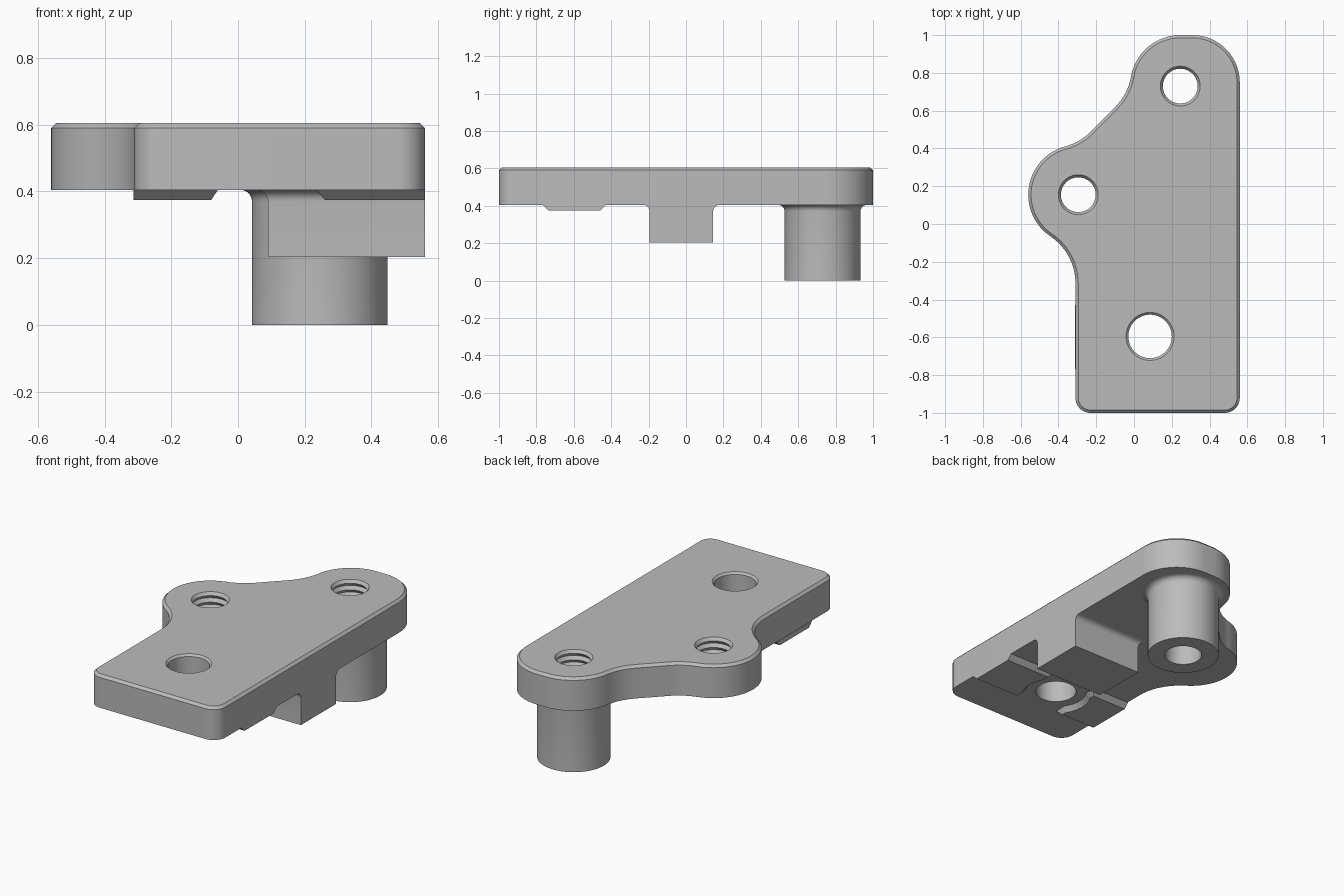
import bpy
import bmesh
from math import cos, sin, radians, pi

cube = bpy.data.objects.get("Cube")
if cube:
    bpy.data.objects.remove(cube, do_unlink=True)

UNDER, TOP = 0.405, 0.605          # plate underside and top
RIGHT, LEFT = 0.56, -0.31          # long straight edges
POST = (0.245, 0.73)               # threaded hole over the post
LOBE = (-0.295, 0.155)             # threaded hole in the side lobe
HOLE = (0.085, -0.595)             # plain hole between the pads
FILLET = 0.035

grey = bpy.data.materials.new("machined grey")
grey.use_nodes = True
colour = (0.5, 0.5, 0.5, 1)
grey.diffuse_color = colour
grey.node_tree.nodes["Principled BSDF"].inputs["Base Color"].default_value = colour


def loft(name, loops, ring=False):
    """Skin matching loops; cap the ends, or join last to first."""
    bm = bmesh.new()
    rows = [[bm.verts.new(p) for p in loop] for loop in loops]
    n = len(rows[0])
    pairs = list(zip(rows, rows[1:]))
    if ring:
        pairs.append((rows[-1], rows[0]))
    else:
        bm.faces.new(rows[0])
        bm.faces.new(rows[-1])
    for a, b in pairs:
        for i in range(n):
            j = (i + 1) % n
            bm.faces.new((a[i], a[j], b[j], b[i]))
    bmesh.ops.recalc_face_normals(bm, faces=bm.faces)
    mesh = bpy.data.meshes.new(name)
    bm.to_mesh(mesh)
    bm.free()
    mesh.materials.append(grey)
    obj = bpy.data.objects.new(name, mesh)
    bpy.context.collection.objects.link(obj)
    return obj


def lathe(name, centre, profile, ring=False, n=64):
    """Turn (radius, height) points about a vertical axis."""
    return loft(name, [[(centre[0] + r * cos(2 * pi * i / n),
                         centre[1] + r * sin(2 * pi * i / n), z)
                        for i in range(n)] for r, z in profile], ring)


def activate(obj):
    bpy.ops.object.select_all(action='DESELECT')
    obj.select_set(True)
    bpy.context.view_layer.objects.active = obj


def cut(obj, cutter):
    mod = obj.modifiers.new("cut", 'BOOLEAN')
    mod.operation = 'DIFFERENCE'
    mod.solver = 'EXACT'
    mod.object = cutter
    activate(obj)
    bpy.ops.object.modifier_apply(modifier=mod.name)
    bpy.data.objects.remove(cutter, do_unlink=True)


# Plate outline: arcs of (x, y, radius, start, end); falling angles are hollow
ARCS = [
    (0.48, -0.92, 0.08, -90, 0),
    (0.31, 0.75, 0.25, 0, 90),
    (0.245, 0.735, 0.265, 90, 170),
    (-0.311, 0.833, 0.3, -10, -45),
    (-0.441, 0.701, 0.3, -45, -75),
    (-0.295, 0.155, 0.265, 105, 236),
    (-0.61, -0.314, 0.3, 56, 0),
    (-0.23, -0.92, 0.08, 180, 270),
]


def outline(inset, z):
    points = []
    for x, y, r, start, end in ARCS:
        r += -inset if end > start else inset
        steps = max(8, abs(end - start) // 5)
        for i in range(steps + 1):
            a = radians(start + (end - start) * i / steps)
            p = (x + r * cos(a), y + r * sin(a), z)
            if not points or abs(p[0] - points[-1][0]) + abs(p[1] - points[-1][1]) > 0.003:
                points.append(p)
    return points


# All levels share one point layout, taken from the arcs
plate = loft("plate", [outline(0, UNDER), outline(0, TOP - 0.015), outline(0.015, TOP)])

# Threaded holes: stacked ridges
pitch = 0.04
ridges = [(0.107 if k % 2 == 0 else 0.092, TOP + 0.002 - k * pitch / 2) for k in range(11)]
thread = [(0.107, TOP + 0.05)] + ridges + [(0.107, UNDER - 0.05)]
for centre in (POST, LOBE):
    cut(plate, lathe("thread_cutter", centre, thread))

# Plain hole with a chamfered rim
cut(plate, lathe("hole_cutter", HOLE, [(0.115, UNDER - 0.1), (0.115, TOP - 0.012),
                                       (0.127, TOP), (0.127, TOP + 0.1)]))

# Fillet steps as (outward offset, height), rising to the plate
fillet = [(FILLET * (1 - cos(a)), UNDER - FILLET + FILLET * sin(a))
          for a in (radians(15 * i) for i in range(7))]

# Hollow post
post = lathe("post", POST, [(0.105, UNDER), (0.105, 0), (0.203, 0)]
             + [(0.203 + d, z) for d, z in fillet], ring=True)


def rect(x0, x1, y0, y1, z):
    return [(x0, y0, z), (x1, y0, z), (x1, y1, z), (x0, y1, z)]


# Stop block, flush with the long straight side
block = loft("stop_block", [rect(0.09 - d, RIGHT, -0.195 - d, 0.145 + d, z)
                            for d, z in [(0, 0.203)] + fillet])

# Two low pads with sloped edges, relieved around the plain hole
pads = []
for name, outer, inner, slope in (("left_pad", RIGHT, 0.26, -0.025),
                                  ("right_pad", LEFT - 0.003, -0.08, 0.02)):
    pad = loft(name, [rect(outer, inner, -0.735, -0.457, 0.375),
                      rect(outer, inner + slope, -0.768, -0.428, UNDER)])
    cut(pad, lathe("relief_cutter", HOLE, [(0.21, 0.36), (0.17, UNDER + 0.005)]))
    pads.append(pad)

for obj in [plate, post, block] + pads:
    activate(obj)
    bpy.ops.object.shade_smooth_by_angle(angle=radians(30))
